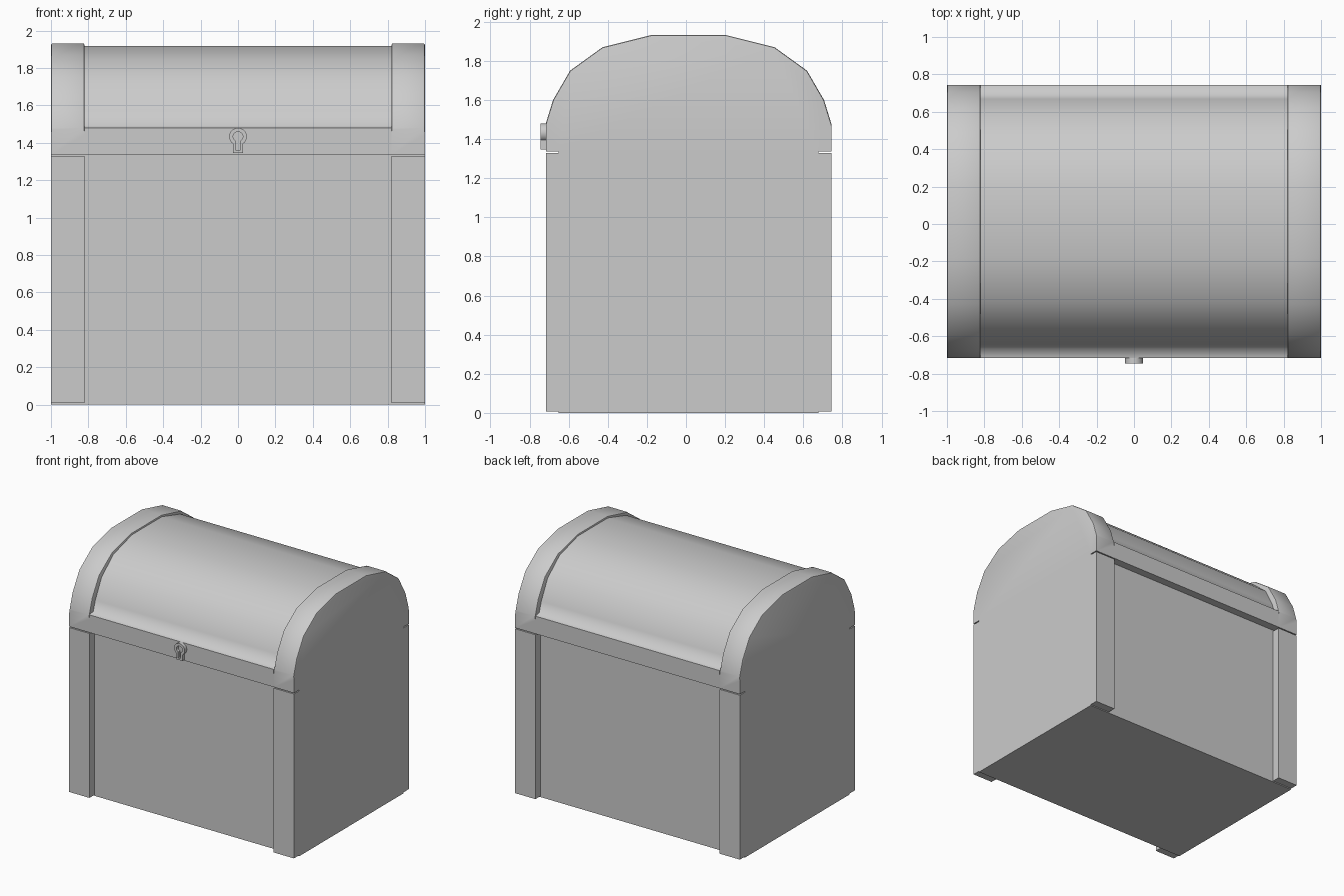
import bpy, bmesh, math

if "Cube" in bpy.data.objects:
    bpy.data.objects.remove(bpy.data.objects["Cube"])

CY = 0.013  # the chest body sits slightly behind the centre because of the lock


def finish(bm, name, angle):
    bmesh.ops.recalc_face_normals(bm, faces=bm.faces)
    me = bpy.data.meshes.new(name)
    bm.to_mesh(me)
    bm.free()
    ob = bpy.data.objects.new(name, me)
    bpy.context.collection.objects.link(ob)
    me.shade_smooth()
    me.set_sharp_from_angle(angle=math.radians(angle))
    return ob


def extrude_profile(name, half, x0, x1, angle, bevel_above=None):
    """Mirror a (half width, z) profile about the centre plane and extrude it in x."""
    pts = [(w, z) for w, z in half] + [(-w, z) for w, z in reversed(half)]
    bm = bmesh.new()
    a, b = [[bm.verts.new((x, y + CY, z)) for y, z in pts] for x in (x0, x1)]
    n = len(pts)
    bm.faces.new(a)
    bm.faces.new(b)
    for i in range(n):
        j = (i + 1) % n
        bm.faces.new((a[i], a[j], b[j], b[i]))
    if bevel_above is not None:
        rim = [e for e in bm.edges
               if abs(e.verts[0].co.x - e.verts[1].co.x) < 1e-5
               and min(v.co.z for v in e.verts) > bevel_above]
        bmesh.ops.bevel(bm, geom=rim, offset=0.01, segments=2, profile=0.5,
                        affect='EDGES')
    return finish(bm, name, angle)


# End frames: corner posts, side wall and raised lid arch in one slab
arch = [(0.73, 1.48), (0.693, 1.60), (0.606, 1.75), (0.44, 1.87), (0.192, 1.932)]
frame = [(0.665, 0.0), (0.665, 0.008), (0.73, 0.008), (0.73, 1.33),
         (0.665, 1.33), (0.665, 1.338), (0.73, 1.338)] + arch
for side, x0, x1 in (("left", -1.0, -0.82), ("right", 0.82, 1.0)):
    extrude_profile("end_frame_" + side, frame, x0, x1, 40, bevel_above=1.45)

# Recessed front and back walls with the bottom
extrude_profile("chest_body", [(0.665, 0.0), (0.665, 1.338)], -0.82, 0.82, 30)

# Lid: straight rim with the sunken curved panel above it
lid = [(0.73, 1.338), (0.73, 1.48), (0.68, 1.49), (0.655, 1.57),
       (0.575, 1.725), (0.425, 1.85), (0.19, 1.918)]
extrude_profile("lid_panel", lid, -0.82, 0.82, 75)


# Keyhole lock plate with a sunken keyhole
def keyhole(r, w, bottom, cz=1.433, n=20):
    a0 = math.asin(w / r)
    start, end = -math.pi / 2 + a0, 1.5 * math.pi - a0
    pts = [(r * math.cos(start + (end - start) * i / n),
            cz + r * math.sin(start + (end - start) * i / n)) for i in range(n + 1)]
    return pts + [(-w, bottom), (w, bottom)]


bm = bmesh.new()
outer, inner = keyhole(0.047, 0.027, 1.346), keyhole(0.026, 0.011, 1.36)
rings = [[bm.verts.new((x, y, z)) for x, z in pts]
         for pts, y in ((outer, -0.70), (outer, -0.745), (inner, -0.745), (inner, -0.722))]
for r0, r1 in zip(rings, rings[1:]):
    for i in range(len(r0)):
        j = (i + 1) % len(r0)
        bm.faces.new((r0[i], r0[j], r1[j], r1[i]))
bm.faces.new(rings[0])
bm.faces.new(rings[-1])
finish(bm, "lock_plate", 35)
